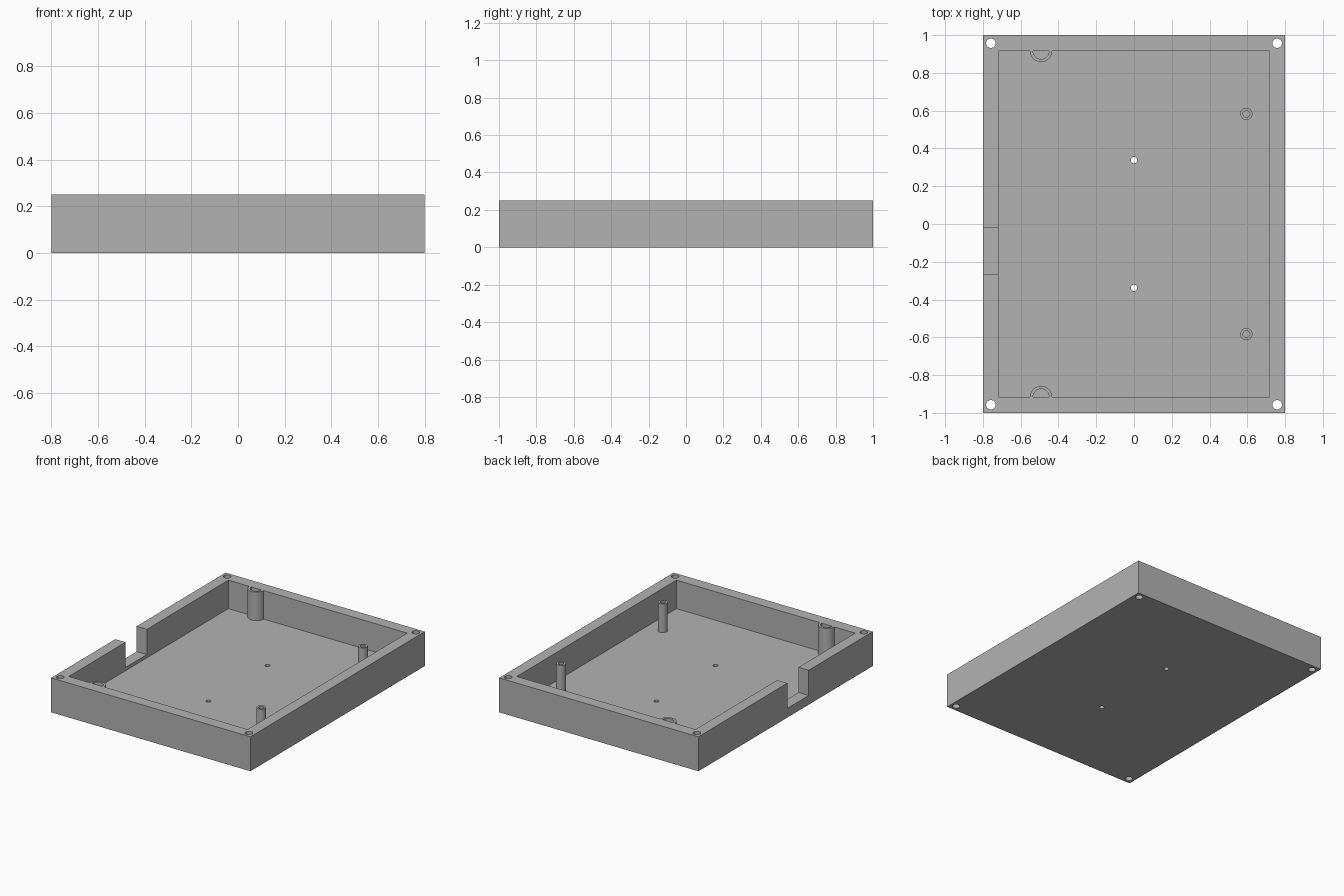
import bpy
import bmesh
from math import cos, sin, pi, radians

default = bpy.data.objects.get("Cube")
if default:
    bpy.data.objects.remove(default, do_unlink=True)

HX, HY, TOP = 0.8, 1.0, 0.25        # outer half sizes and height
IX, IY, FLOOR = 0.718, 0.915, 0.043  # cavity half sizes and floor level

grey = bpy.data.materials.new("plain grey")
grey.use_nodes = True
colour = (0.45, 0.45, 0.45, 1)
grey.diffuse_color = colour
grey.node_tree.nodes["Principled BSDF"].inputs["Base Color"].default_value = colour


def prism(name, outline, z0, z1):
    """Extrude a flat outline from z0 up to z1."""
    bm = bmesh.new()
    face = bm.faces.new([bm.verts.new((x, y, z0)) for x, y in outline])
    top = bmesh.ops.extrude_face_region(bm, geom=[face])["geom"]
    bmesh.ops.translate(bm, vec=(0, 0, z1 - z0),
                        verts=[v for v in top if isinstance(v, bmesh.types.BMVert)])
    bmesh.ops.recalc_face_normals(bm, faces=bm.faces)
    mesh = bpy.data.meshes.new(name)
    bm.to_mesh(mesh)
    bm.free()
    mesh.materials.append(grey)
    obj = bpy.data.objects.new(name, mesh)
    bpy.context.collection.objects.link(obj)
    return obj


def rect(x0, x1, y0, y1):
    return [(x0, y0), (x1, y0), (x1, y1), (x0, y1)]


def arc(x, y, r, start, sweep, n):
    return [(x + r * cos(start + sweep * i / n), y + r * sin(start + sweep * i / n))
            for i in range(n + 1)]


def circle(x, y, r, n=32):
    return arc(x, y, r, 0, 2 * pi, n)[:-1]


def cut(obj, outline, z0, z1):
    """Subtract an extruded outline from the object."""
    cutter = prism("cutter", outline, z0, z1)
    cutter.hide_render = True
    mod = obj.modifiers.new("cut", 'BOOLEAN')
    mod.operation = 'DIFFERENCE'
    mod.solver = 'EXACT'
    mod.object = cutter
    bpy.context.view_layer.objects.active = obj
    bpy.ops.object.modifier_apply(modifier=mod.name)
    bpy.data.objects.remove(cutter, do_unlink=True)


# Open tray with a cable notch in the right wall
tray = prism("tray", rect(-HX, HX, -HY, HY), 0, TOP)
cut(tray, rect(-IX, IX, -IY, IY), FLOOR, TOP + 0.1)
cut(tray, rect(-HX - 0.1, -IX + 0.05, -0.265, -0.02), 0.067, TOP + 0.1)

# Screw holes through the corners and the floor
for side in (-1, 1):
    for x in (-0.758, 0.758):
        cut(tray, circle(x, side * 0.957, 0.025), -0.1, TOP + 0.1)
    cut(tray, circle(0, side * 0.338, 0.017), -0.1, TOP + 0.1)
parts = [tray]

for side, label in ((-1, "front"), (1, "back")):
    # Hollow standing post
    post = prism(label + "_post", circle(0.595, side * 0.583, 0.032), FLOOR - 0.005, TOP)
    cut(post, circle(0.595, side * 0.583, 0.018), FLOOR, TOP + 0.1)
    parts.append(post)

    # Half-round hollow boss against the wall
    x, y, sweep = -0.492, side * IY, -side * pi
    ring = arc(x, y, 0.058, 0, sweep, 24) + arc(x, y, 0.042, 0, sweep, 24)[::-1]
    parts.append(prism(label + "_wall_boss", ring, FLOOR - 0.005, TOP))

# Round surfaces smooth, corners sharp
bpy.ops.object.select_all(action='DESELECT')
for obj in parts:
    obj.select_set(True)
bpy.context.view_layer.objects.active = tray
bpy.ops.object.shade_smooth_by_angle(angle=radians(30))
